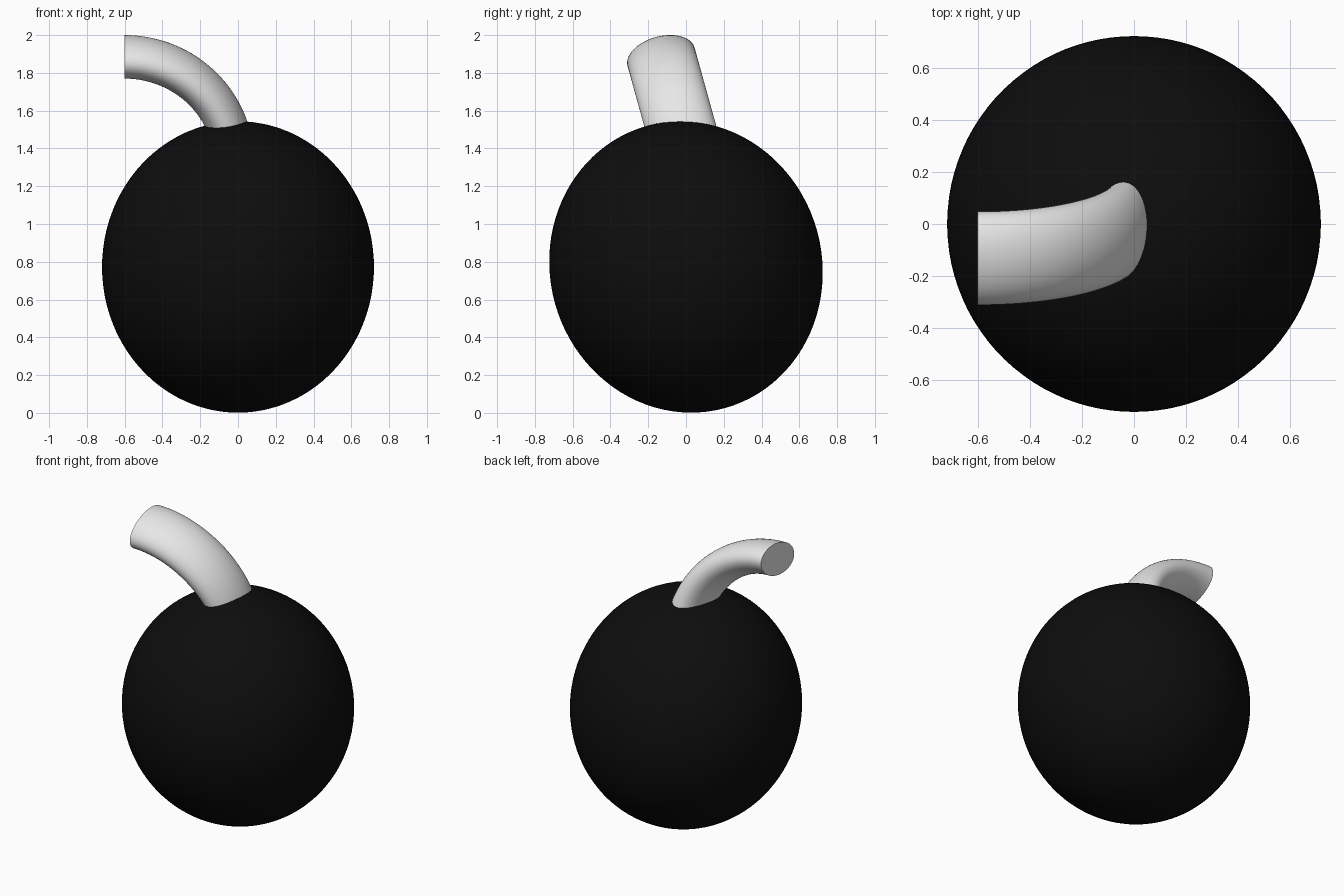
import bpy, bmesh, math
from mathutils import Matrix, Vector

if "Cube" in bpy.data.objects:
    bpy.data.objects.remove(bpy.data.objects["Cube"])

TILT = math.radians(15.5)
FRAME = Matrix.Translation((0, 0, 0.7725)) @ Matrix.Rotation(TILT, 4, 'X')


def material(name, rgb):
    m = bpy.data.materials.new(name)
    m.diffuse_color = (*rgb, 1)
    m.use_nodes = True
    m.node_tree.nodes["Principled BSDF"].inputs["Base Color"].default_value = m.diffuse_color
    return m


def finish(bm, name, mat):
    bmesh.ops.recalc_face_normals(bm, faces=bm.faces)
    bm.transform(FRAME)
    me = bpy.data.meshes.new(name)
    bm.to_mesh(me)
    bm.free()
    me.materials.append(mat)
    ob = bpy.data.objects.new(name, me)
    bpy.context.collection.objects.link(ob)
    bpy.ops.object.select_all(action='DESELECT')
    ob.select_set(True)
    bpy.context.view_layer.objects.active = ob
    bpy.ops.object.shade_smooth_by_angle(angle=math.radians(40))
    return ob


black = material("black", (0.004, 0.004, 0.004))
grey = material("light grey", (0.8, 0.8, 0.8))

# Body: slightly tall ellipsoid, leaning to the front
bm = bmesh.new()
bmesh.ops.create_uvsphere(bm, u_segments=96, v_segments=48, radius=1)
bm.transform(Matrix.Diagonal((0.72, 0.72, 0.775, 1)))
finish(bm, "body", black)

# Stem: oval section swept through a quarter circle, with flat ends
R, HALF_THICK, HALF_WIDE = 0.58, 0.108, 0.184
CENTRE = Vector((-0.602, 0.17, 1.1075 - R))
STEPS, SIDES = 40, 64
bm = bmesh.new()
rings = []
for i in range(STEPS + 1):
    a = math.pi / 2 * i / STEPS
    out = Vector((math.cos(a), 0, math.sin(a)))
    ring = []
    for j in range(SIDES):
        t = 2 * math.pi * j / SIDES
        p = CENTRE + out * (R + HALF_THICK * math.cos(t))
        p.y += HALF_WIDE * math.sin(t)
        ring.append(bm.verts.new(p))
    rings.append(ring)
for r0, r1 in zip(rings, rings[1:]):
    for j in range(SIDES):
        k = (j + 1) % SIDES
        bm.faces.new((r0[j], r0[k], r1[k], r1[j]))
bm.faces.new(rings[0])
bm.faces.new(rings[-1])
finish(bm, "stem", grey)
